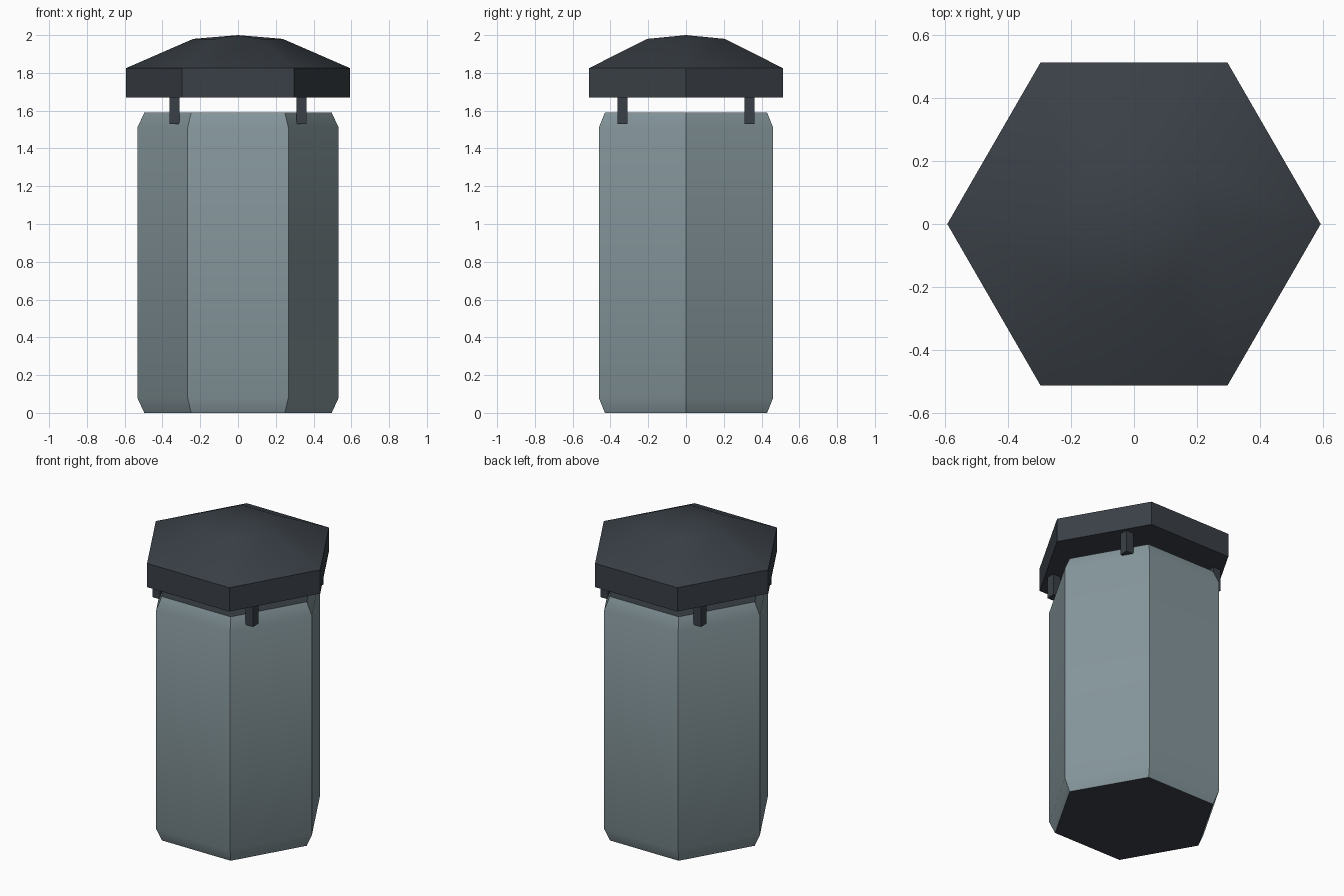
import bpy, bmesh, math

if "Cube" in bpy.data.objects:
    bpy.data.objects.remove(bpy.data.objects["Cube"])


def material(name, rgb):
    m = bpy.data.materials.new(name)
    m.diffuse_color = (*rgb, 1)
    m.use_nodes = True
    m.node_tree.nodes["Principled BSDF"].inputs["Base Color"].default_value = m.diffuse_color
    return m


dark = material("charcoal_metal", (0.042, 0.051, 0.063))
grey = material("blue_grey_shell", (0.235, 0.305, 0.33))


def hex_prism(name, rings, mats):
    """Stack hexagonal rings of (radius, z); radius 0 closes to an apex."""
    bm = bmesh.new()
    prev = None
    for r, z in rings:
        if r == 0:
            ring = [bm.verts.new((0, 0, z))]
        else:
            ring = [bm.verts.new((r * math.cos(i * math.pi / 3),
                                  r * math.sin(i * math.pi / 3), z)) for i in range(6)]
        if prev is None:
            bm.faces.new(ring[::-1])
        else:
            for i in range(6):
                j = (i + 1) % 6
                if r == 0:
                    bm.faces.new((prev[i], prev[j], ring[0]))
                else:
                    bm.faces.new((prev[i], prev[j], ring[j], ring[i]))
        prev = ring
    if len(prev) == 6:
        bm.faces.new(prev)
    bm.normal_update()
    # Horizontal end caps take the last material
    for f in bm.faces:
        f.material_index = len(mats) - 1 if abs(f.normal.z) > 0.999 else 0
    return finish(name, bm, mats)


def finish(name, bm, mats):
    me = bpy.data.meshes.new(name)
    bm.to_mesh(me)
    bm.free()
    ob = bpy.data.objects.new(name, me)
    bpy.context.collection.objects.link(ob)
    for m in mats:
        me.materials.append(m)
    bpy.ops.object.select_all(action='DESELECT')
    ob.select_set(True)
    bpy.context.view_layer.objects.active = ob
    bpy.ops.object.shade_smooth_by_angle(angle=math.radians(30))
    return ob


# Shell with tapered ends and dark end caps
hex_prism("body", [(0.496, 0), (0.533, 0.08), (0.533, 1.51), (0.496, 1.59)], [grey, dark])

# Overhanging lid with a shallow crown
hex_prism("lid", [(0.593, 1.67), (0.593, 1.825), (0.237, 1.98), (0, 2.0)], [dark])

# Four pegs holding the lid above the body
for sx, side in ((-1, "left"), (1, "right")):
    for sy, end in ((-1, "front"), (1, "back")):
        bm = bmesh.new()
        bmesh.ops.create_cube(bm, size=1)
        bmesh.ops.scale(bm, vec=(0.055, 0.055, 0.15), verts=bm.verts)
        bmesh.ops.translate(bm, vec=(sx * 0.336, sy * 0.336, 1.605), verts=bm.verts)
        finish(f"peg_{end}_{side}", bm, [dark])
